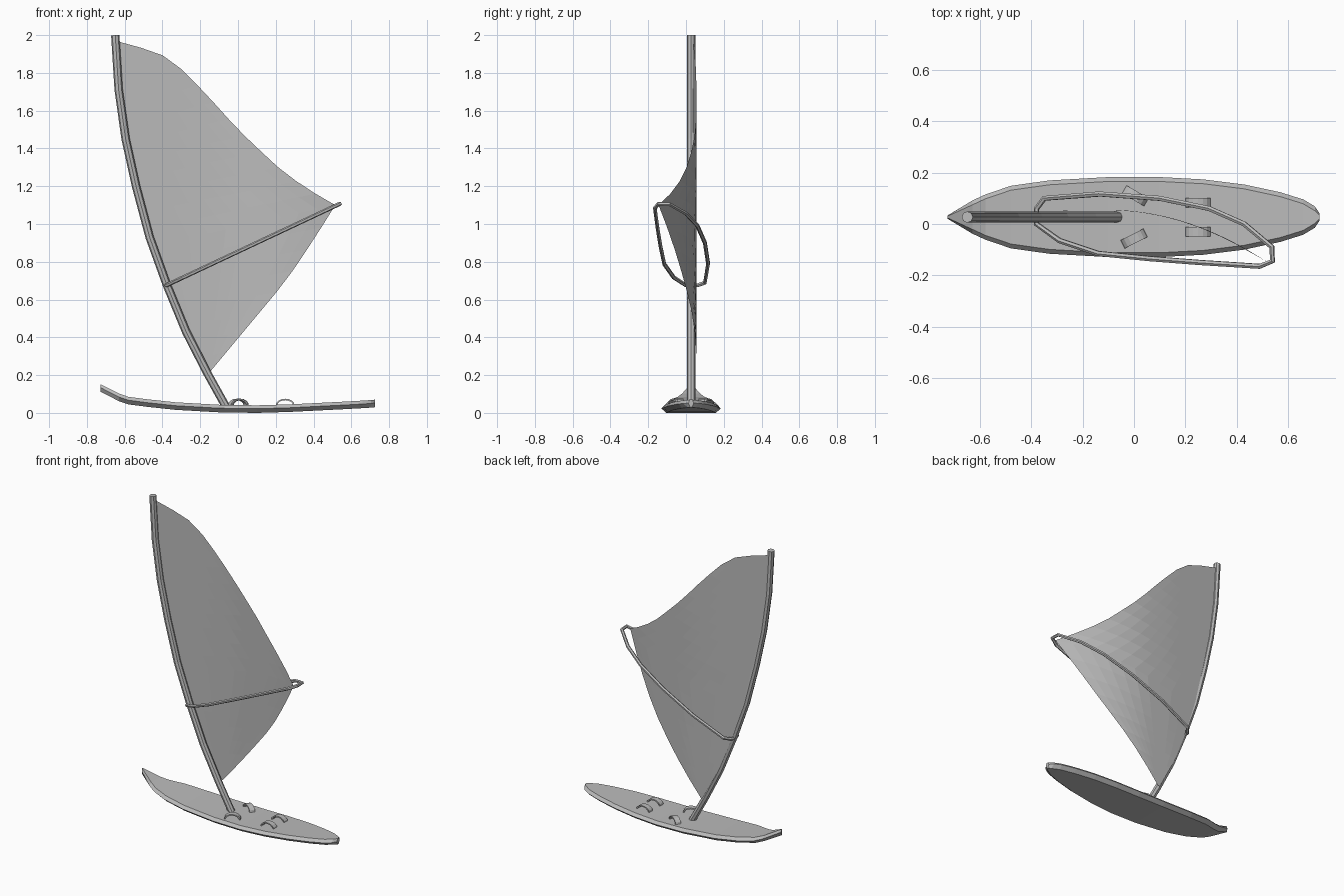
import bpy, bmesh, math
from mathutils import Vector, Matrix

cube = bpy.data.objects.get("Cube")
if cube:
    bpy.data.objects.remove(cube)

grey = bpy.data.materials.new("plain grey")
grey.use_nodes = True
grey.diffuse_color = (0.5, 0.5, 0.5, 1)
grey.node_tree.nodes["Principled BSDF"].inputs["Base Color"].default_value = (0.5, 0.5, 0.5, 1)

MID_Y = 0.027


def add_object(name, data):
    data.materials.append(grey)
    obj = bpy.data.objects.new(name, data)
    bpy.context.collection.objects.link(obj)
    return obj


def finish(name, bm):
    bmesh.ops.recalc_face_normals(bm, faces=bm.faces)
    mesh = bpy.data.meshes.new(name)
    bm.to_mesh(mesh)
    bm.free()
    return add_object(name, mesh)


def tube(name, points, radius, sides_level, closed=False):
    curve = bpy.data.curves.new(name, "CURVE")
    curve.dimensions = "3D"
    curve.bevel_depth = radius
    curve.bevel_resolution = sides_level
    curve.use_fill_caps = not closed
    spline = curve.splines.new("POLY")
    spline.points.add(len(points) - 1)
    for p, co in zip(spline.points, points):
        p.co = (*co, 1)
    spline.use_cyclic_u = closed
    spline.use_smooth = False
    obj = add_object(name, curve)
    bpy.ops.object.select_all(action="DESELECT")
    obj.select_set(True)
    bpy.context.view_layer.objects.active = obj
    bpy.ops.object.convert(target="MESH")


def lerp_table(table, x):
    for (x0, v0), (x1, v1) in zip(table, table[1:]):
        if x <= x1:
            return v0 + (v1 - v0) * (x - x0) / (x1 - x0)
    return table[-1][1]


def resample(points, count):
    # Evenly spaced points along a polyline
    pts = [Vector(p) for p in points]
    table = [(0, pts[0])]
    for a, b in zip(pts, pts[1:]):
        table.append((table[-1][0] + (b - a).length, b))
    return [lerp_table(table, table[-1][0] * i / count) for i in range(count + 1)]


# Board: stations of (x, half width, underside height)
stations = [(-0.728, 0.006, 0.112), (-0.63, 0.065, 0.062), (-0.58, 0.088, 0.045),
            (-0.48, 0.122, 0.032), (-0.33, 0.143, 0.016), (-0.1, 0.156, 0.003),
            (0.1, 0.156, 0.0), (0.27, 0.147, 0.005), (0.43, 0.127, 0.013),
            (0.57, 0.097, 0.02), (0.66, 0.069, 0.025), (0.705, 0.042, 0.028),
            (0.724, 0.014, 0.03)]
bm = bmesh.new()
rings = []
for x, w, z in stations:
    deck, base = max(w - 0.017, w * 0.5), max(w - 0.025, w * 0.4)
    section = [(-base, 0), (-w, 0.022), (-deck, 0.04), (deck, 0.04), (w, 0.022), (base, 0)]
    rings.append([bm.verts.new((x, MID_Y + y, z + h)) for y, h in section])
for a, b in zip(rings, rings[1:]):
    for i in range(len(a)):
        j = (i + 1) % len(a)
        bm.faces.new((a[i], a[j], b[j], b[i]))
bm.faces.new(rings[0])
bm.faces.new(rings[-1])
finish("board", bm)

# Mast: a bowed tube
mast_path = [(-0.065, 0.035), (-0.165, 0.215), (-0.275, 0.43), (-0.378, 0.68), (-0.468, 0.93),
             (-0.54, 1.2), (-0.595, 1.45), (-0.632, 1.71), (-0.65, 2.0)]
tube("mast", [(x, MID_Y, z) for x, z in mast_path], 0.022, 2)

# Sail: rows run from the mast to the free edge, bending towards the front
COLS = 10
luff = [(-0.16, 0.215)] + mast_path[2:-1] + [(-0.645, 1.965)]
foot = [(-0.15, 0.215), (0.1, 0.515), (0.246, 0.69), (0.33, 0.81), (0.44, 0.98), (0.515, 1.1)]
leech = [(0.515, 1.1), (0.35, 1.195), (0.2, 1.31), (0.0, 1.5), (-0.18, 1.7),
         (-0.34, 1.86), (-0.43, 1.91), (-0.63, 1.965)]
outer = resample(foot, 8) + resample(leech, 12)[1:]
inner = resample(luff, len(outer) - 1)
bm = bmesh.new()
grid = []
for a, b in zip(inner, outer):
    row = []
    for i in range(COLS + 1):
        p = a.lerp(b, i / COLS)
        bend = 0.2 * (max(p.x, -0.1) + 0.1) ** 2 / 0.378
        row.append(bm.verts.new((p.x, 0.035 + 0.02 * min(1, (p.x + 0.65) / 0.4) - bend, p.y)))
    grid.append(row)
for r, s in zip(grid, grid[1:]):
    for i in range(COLS):
        bm.faces.new((r[i], r[i + 1], s[i + 1], s[i]))
finish("sail", bm)

# Boom: closed loop around the sail, rising towards the back
boom_plan = [(-0.38, 0.0), (-0.29, -0.065), (-0.14, -0.115), (0.06, -0.135), (0.255, -0.15),
             (0.49, -0.165), (0.54, -0.145), (0.538, -0.09), (0.43, 0.0), (0.294, 0.06),
             (0.1, 0.1), (-0.134, 0.117), (-0.35, 0.1), (-0.38, 0.06)]
tube("boom", [(x, y, 0.675 + (x + 0.38) * 0.47) for x, y in boom_plan], 0.011, 1, closed=True)

# Foot straps: flat arched bands on the deck
STEPS, OUT, IN = 8, 0.05, 0.042
for name, x, y, angle in [("front_left_strap", 0.005, 0.11, -30), ("front_right_strap", 0.0, -0.057, 27),
                          ("rear_left_strap", 0.25, 0.083, 0), ("rear_right_strap", 0.25, -0.03, 0)]:
    bm = bmesh.new()
    loops = []
    for i in range(STEPS + 1):
        t = math.pi * i / STEPS
        loops.append([bm.verts.new((r * math.cos(t), w, (r - 0.015) * math.sin(t)))
                      for r, w in ((OUT, -0.018), (OUT, 0.018), (IN, 0.018), (IN, -0.018))])
    for a, b in zip(loops, loops[1:]):
        for i in range(4):
            j = (i + 1) % 4
            bm.faces.new((a[i], a[j], b[j], b[i]))
    bm.faces.new(loops[0])
    bm.faces.new(loops[-1])
    turn = Matrix.Translation((x, y, 0.04)) @ Matrix.Rotation(math.radians(angle), 4, "Z")
    bmesh.ops.transform(bm, matrix=turn, verts=bm.verts)
    finish(name, bm)
